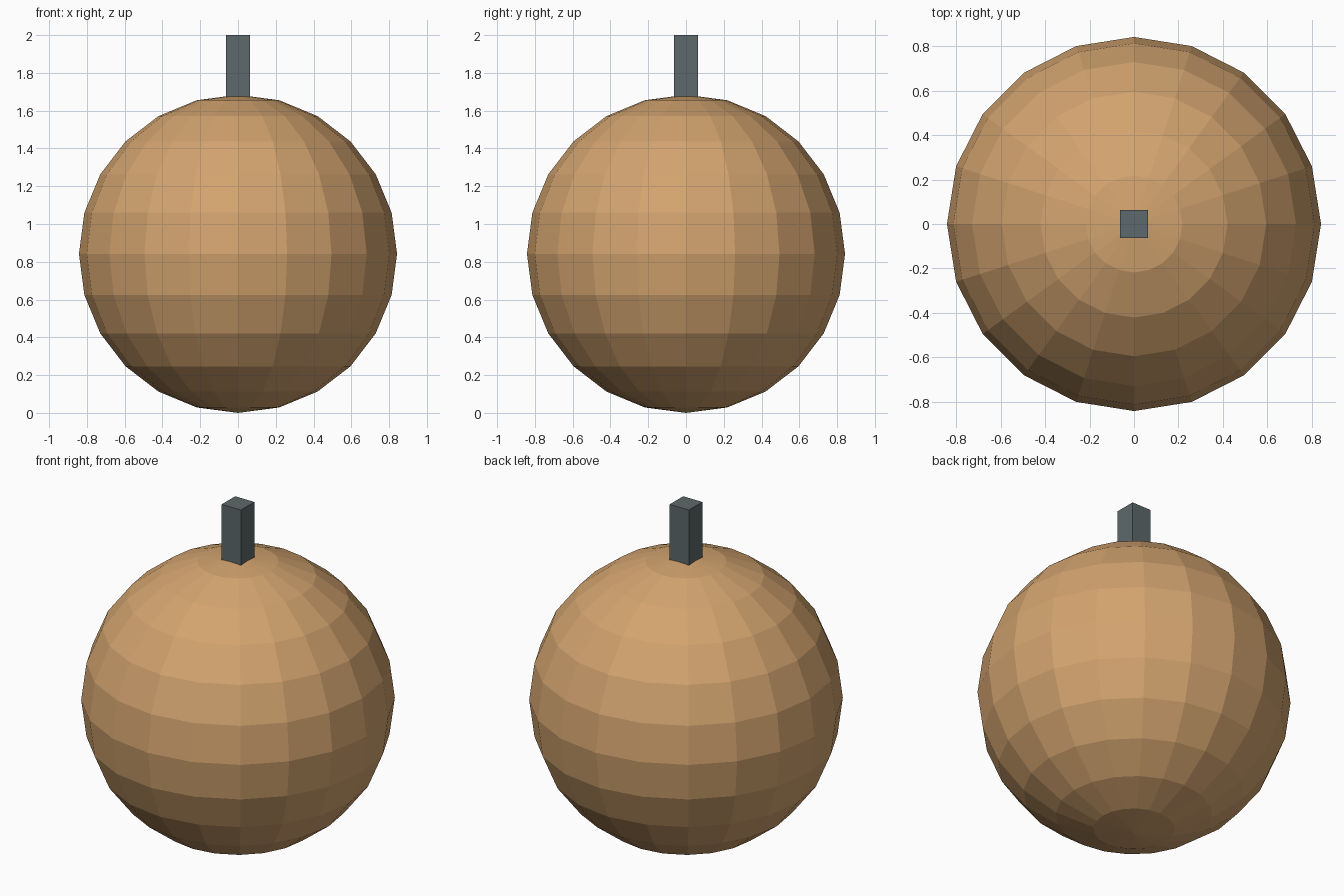
import bpy

if "Cube" in bpy.data.objects:
    bpy.data.objects.remove(bpy.data.objects["Cube"])

R = 0.842       # ball radius
STEM_W = 0.126  # stem width
STEM_BOTTOM, STEM_TOP = 1.55, 2.0


def paint(obj, name, color):
    mat = bpy.data.materials.new(name)
    mat.diffuse_color = (*color, 1)
    mat.use_nodes = True
    mat.node_tree.nodes["Principled BSDF"].inputs["Base Color"].default_value = mat.diffuse_color
    obj.data.materials.append(mat)


# Low-poly faceted ball
bpy.ops.mesh.primitive_uv_sphere_add(segments=20, ring_count=12, radius=R, location=(0, 0, R))
ball = bpy.context.object
ball.name = "ball"
bpy.ops.object.shade_flat()
paint(ball, "tan", (0.65, 0.37, 0.16))

# Square stem sunk into the top of the ball
bpy.ops.mesh.primitive_cube_add(size=1, location=(0, 0, (STEM_BOTTOM + STEM_TOP) / 2))
stem = bpy.context.object
stem.name = "stem"
stem.scale = (STEM_W, STEM_W, STEM_TOP - STEM_BOTTOM)
bpy.ops.object.transform_apply(location=False, rotation=False, scale=True)
paint(stem, "dark_grey", (0.11, 0.14, 0.145))
